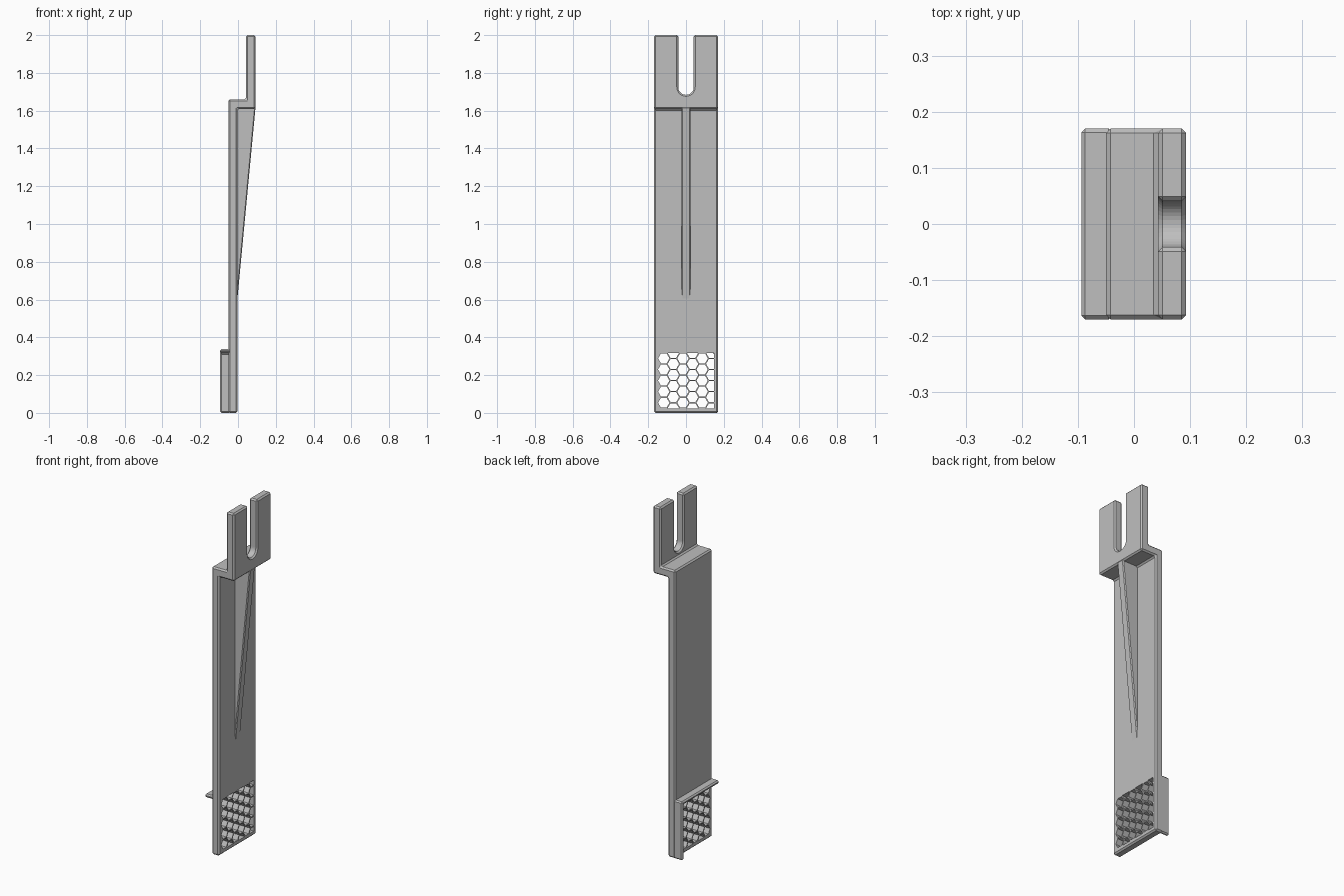
import bpy, bmesh, math
from mathutils import Vector

cube = bpy.data.objects.get("Cube")
if cube:
    bpy.data.objects.remove(cube)

grey = bpy.data.materials.new("plain grey")
grey.use_nodes = True
COLOUR = (0.52, 0.52, 0.52, 1)
grey.diffuse_color = COLOUR
grey.node_tree.nodes["Principled BSDF"].inputs["Base Color"].default_value = COLOUR

HALF = 0.17                          # half width
BACK, FACE = -0.05, -0.003           # blade thickness range
PRONG, FRONT = 0.043, 0.093          # fork thickness range
SHELF_LOW, SHELF_TOP = 1.61, 1.66
CHAMFER = 0.008


def finish(bm, name, helper=False):
    bmesh.ops.recalc_face_normals(bm, faces=bm.faces[:])
    mesh = bpy.data.meshes.new(name)
    bm.to_mesh(mesh)
    bm.free()
    mesh.materials.append(grey)
    obj = bpy.data.objects.new(name, mesh)
    bpy.context.collection.objects.link(obj)
    if helper:
        obj.hide_render = True
        obj.hide_set(True)
    return obj


def extrude(bm, shift):
    """Thicken every flat face in the bmesh."""
    result = bmesh.ops.extrude_face_region(bm, geom=bm.faces[:], use_keep_orig=True)
    verts = [g for g in result["geom"] if isinstance(g, bmesh.types.BMVert)]
    bmesh.ops.translate(bm, verts=verts, vec=shift)


def prism(name, points, shift, helper=False):
    bm = bmesh.new()
    bm.faces.new([bm.verts.new(p) for p in points])
    extrude(bm, Vector(shift))
    return finish(bm, name, helper)


def cut(obj, cutter):
    mod = obj.modifiers.new("cut", 'BOOLEAN')
    mod.object = cutter
    mod.solver = 'EXACT'


def chamfer(obj, width):
    mod = obj.modifiers.new("chamfer", 'BEVEL')
    mod.width = width
    mod.segments = 1
    mod.limit_method = 'ANGLE'
    mod.angle_limit = math.radians(40)
    mod.use_clamp_overlap = False


# Stepped blade with the fork plate on top
profile = [(BACK, 0), (FACE, 0), (FACE, SHELF_LOW), (FRONT, SHELF_LOW),
           (FRONT, 2), (PRONG, 2), (PRONG, SHELF_TOP), (BACK, SHELF_TOP)]
blade = prism("blade", [(x, -HALF, z) for x, z in profile], (0, 2 * HALF, 0))

# Round-bottomed slot between the prongs
R, SLOT_Z, STEPS = 0.041, 1.725, 18
arc = [math.pi + math.pi * i / STEPS for i in range(STEPS + 1)]
slot = [(0, R * math.cos(a), SLOT_Z + R * math.sin(a)) for a in arc]
slot += [(0, R, 2.1), (0, -R, 2.1)]
cut(blade, prism("slot_cutter", slot, (0.2, 0, 0), helper=True))
chamfer(blade, CHAMFER)

# Honeycomb window: flat-topped hexagons trimmed to a rectangle
PITCH, CELL = 0.0587, 0.0302
Y_LIMIT, Z_LOW = 0.148, 0.0245
Z_HIGH = Z_LOW + 5 * PITCH
bm = bmesh.new()
for col in range(6):
    y = -Y_LIMIT + CELL + col * PITCH * math.sqrt(3) / 2
    start = Z_LOW + (0 if col % 2 else PITCH / 2)
    for row in range(6 if col % 2 else 5):
        z = start + row * PITCH
        bm.faces.new([bm.verts.new((-0.2, y + CELL * math.cos(k * math.pi / 3),
                                    z + CELL * math.sin(k * math.pi / 3)))
                      for k in range(6)])
for co, no in (((0, Y_LIMIT, 0), (0, 1, 0)),
               ((0, 0, Z_LOW), (0, 0, -1)), ((0, 0, Z_HIGH), (0, 0, 1))):
    bmesh.ops.bisect_plane(bm, geom=bm.verts[:] + bm.edges[:] + bm.faces[:],
                           plane_co=co, plane_no=no, clear_outer=True)
extrude(bm, Vector((0.4, 0, 0)))
cut(blade, finish(bm, "honeycomb_cutter", helper=True))

# Tapered stiffening rib under the shelf
rib = prism("rib", [(FACE - 0.01, -0.023, 0.5), (FRONT, -0.023, SHELF_LOW + 0.01),
                    (FACE - 0.01, -0.023, SHELF_LOW + 0.01)], (0, 0.046, 0))
chamfer(rib, 0.005)

# Thin L-shaped rim on the back: ledge above the window and one side wall
LIP, TOP, T = -0.094, 0.337, 0.02
rim = [(-HALF, TOP), (-HALF, TOP - T), (HALF - T, TOP - T), (HALF - T, 0),
       (HALF, 0), (HALF, TOP)]
back_rim = prism("back_rim", [(LIP, y, z) for y, z in rim], (BACK - LIP + 0.012, 0, 0))
chamfer(back_rim, 0.007)
